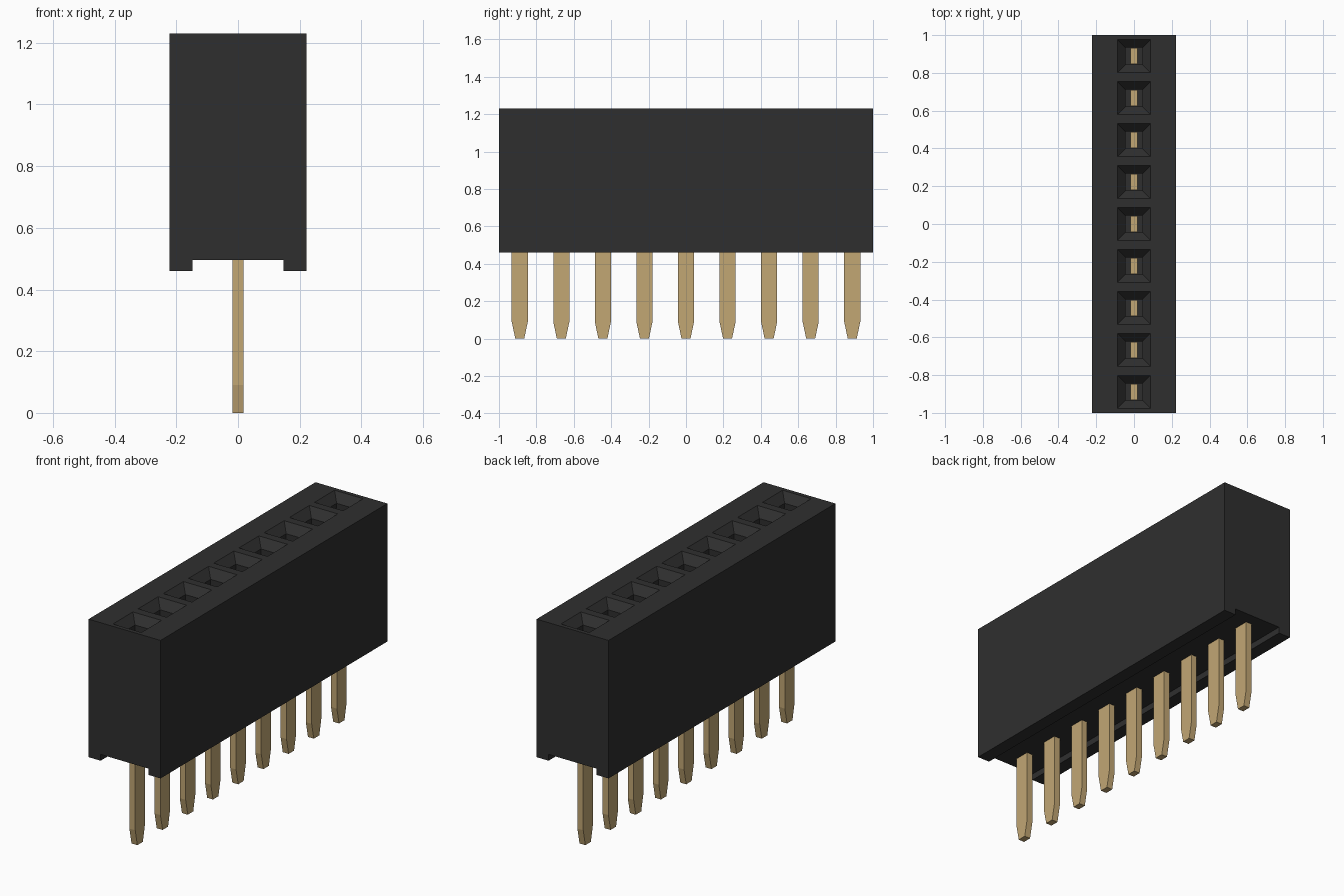
import bpy
import bmesh

cube = bpy.data.objects.get("Cube")
if cube:
    bpy.data.objects.remove(cube, do_unlink=True)

PITCH, COUNT = 0.2222, 9
TOP, BOTTOM = 1.23, 0.46
ROWS = [(i - (COUNT - 1) / 2) * PITCH for i in range(COUNT)]


def material(name, color, roughness):
    mat = bpy.data.materials.new(name)
    mat.use_nodes = True
    mat.diffuse_color = color
    shader = mat.node_tree.nodes["Principled BSDF"]
    shader.inputs["Base Color"].default_value = color
    shader.inputs["Roughness"].default_value = roughness
    return mat


def make_object(name, bm, mat):
    bmesh.ops.recalc_face_normals(bm, faces=bm.faces)
    mesh = bpy.data.meshes.new(name)
    bm.to_mesh(mesh)
    bm.free()
    mesh.materials.append(mat)
    obj = bpy.data.objects.new(name, mesh)
    bpy.context.collection.objects.link(obj)
    return obj


def loft(bm, y, sections):
    """Stack of rectangles (half x, half y, z), joined and capped."""
    rings = [[bm.verts.new((sx * hx, y + sy * hy, z))
              for sx, sy in ((-1, -1), (1, -1), (1, 1), (-1, 1))]
             for hx, hy, z in sections]
    for low, high in zip(rings, rings[1:]):
        for i in range(4):
            j = (i + 1) % 4
            bm.faces.new((low[i], low[j], high[j], high[i]))
    bm.faces.new(rings[0][::-1])
    bm.faces.new(rings[-1])


black = material("black plastic", (0.028, 0.028, 0.028, 1), 0.6)
gold = material("gold metal", (0.54, 0.385, 0.175, 1), 0.5)

# Housing: block with a shallow channel along its underside
half = [(0.148, 0.495), (0.148, BOTTOM), (0.222, BOTTOM), (0.222, TOP)]
profile = half + [(-x, z) for x, z in reversed(half)]
bm = bmesh.new()
face = bm.faces.new([bm.verts.new((x, -1, z)) for x, z in profile])
side = bmesh.ops.extrude_face_region(bm, geom=[face])
moved = [v for v in side["geom"] if isinstance(v, bmesh.types.BMVert)]
bmesh.ops.translate(bm, verts=moved, vec=(0, 2, 0))
housing = make_object("housing", bm, black)

# Sockets: square shafts with funnel mouths
bm = bmesh.new()
for y in ROWS:
    loft(bm, y, [(0.045, 0.045, 0.56), (0.045, 0.045, TOP - 0.045),
                 (0.088, 0.088, TOP), (0.088, 0.088, TOP + 0.05)])
cutter = make_object("socket_cutter", bm, black)
cutter.hide_render = True
cut = housing.modifiers.new("sockets", "BOOLEAN")
cut.operation = "DIFFERENCE"
cut.solver = "EXACT"
cut.object = cutter
bpy.context.view_layer.objects.active = housing
bpy.ops.object.modifier_apply(modifier=cut.name)
bpy.data.objects.remove(cutter, do_unlink=True)

# Pins: flat blades with tapered tips, reaching up into the sockets
for number, y in enumerate(ROWS, 1):
    bm = bmesh.new()
    loft(bm, y, [(0.018, 0.024, 0), (0.018, 0.043, 0.09), (0.018, 0.043, 0.85)])
    make_object(f"pin_{number}", bm, gold)
